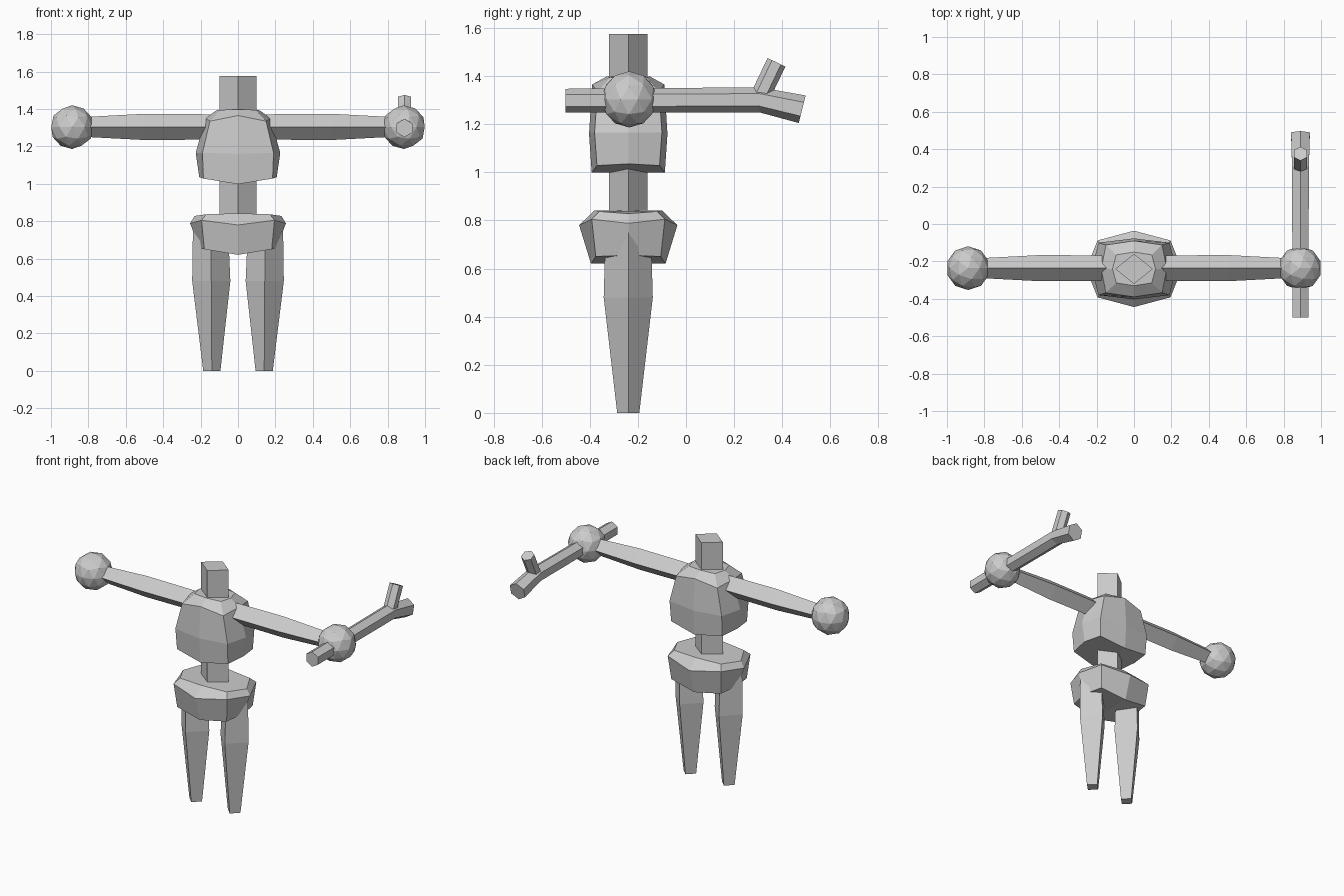
import bpy, bmesh, math
from mathutils import Vector

if "Cube" in bpy.data.objects:
    bpy.data.objects.remove(bpy.data.objects["Cube"])

CY = -0.24  # body centre line in y


def loft(name, rings):
    """Skin a list of equal-length point rings, closing both ends."""
    bm = bmesh.new()
    loops = [[bm.verts.new(p) for p in r] for r in rings]
    n = len(loops[0])
    for a, b in zip(loops, loops[1:]):
        for i in range(n):
            j = (i + 1) % n
            bm.faces.new((a[i], a[j], b[j], b[i]))
    for end in (loops[0], loops[-1]):
        if n == 8:  # creased along the centre line
            bm.faces.new(end[0:5])
            bm.faces.new(end[4:8] + end[0:1])
        else:
            bm.faces.new(end)
    bmesh.ops.recalc_face_normals(bm, faces=bm.faces)
    me = bpy.data.meshes.new(name)
    bm.to_mesh(me)
    bm.free()
    ob = bpy.data.objects.new(name, me)
    bpy.context.collection.objects.link(ob)
    return ob


def body_ring(mid, corner, side):
    """Symmetric 8-point ring: mid=(y, z), corner=(x, y, z), side=(x, z)."""
    (my, mz), (cx, cy, cz), (sx, sz) = mid, corner, side
    pts = [(0, -my, mz), (cx, -cy, cz), (sx, 0, sz), (cx, cy, cz),
           (0, my, mz), (-cx, cy, cz), (-sx, 0, sz), (-cx, -cy, cz)]
    return [(x, y + CY, z) for x, y, z in pts]


def polygon(centre, u, v, ru, rv, sides):
    """Regular ring with its first point along v."""
    c, u, v = Vector(centre), Vector(u), Vector(v)
    return [c + u * ru * math.sin(t) + v * rv * math.cos(t)
            for t in (2 * math.pi * i / sides for i in range(sides))]


X, Y, Z = (1, 0, 0), (0, 1, 0), (0, 0, 1)

# Torso and hips
loft("torso", [
    body_ring((0.152, 0.998), (0.185, 0.13, 1.028), (0.207, 1.035)),
    body_ring((0.163, 1.16), (0.19, 0.14, 1.165), (0.226, 1.165)),
    body_ring((0.15, 1.365), (0.15, 0.128, 1.335), (0.175, 1.35)),
    body_ring((0.09, 1.398), (0.095, 0.075, 1.395), (0.115, 1.393))])
loft("hips", [
    body_ring((0.155, 0.62), (0.18, 0.135, 0.65), (0.205, 0.655)),
    body_ring((0.204, 0.78), (0.195, 0.152, 0.805), (0.256, 0.788)),
    body_ring((0.14, 0.842), (0.17, 0.12, 0.837), (0.232, 0.828))])

# Waist and neck columns
for name, z0, z1 in (("waist", 0.78, 1.06), ("neck", 1.34, 1.575)):
    loft(name, [polygon((0, CY, z), X, Y, 0.1, 0.08, 4) for z in (z0, z1)])

# Limbs and round hands on both sides
for s, side in ((-1, "left"), (1, "right")):
    loft(side + "_leg", [polygon((s * x, CY, z), X, Y, r, r, 4) for x, z, r in
                         ((0.14, 0, 0.046), (0.143, 0.48, 0.102), (0.147, 0.76, 0.094))])
    loft(side + "_arm", [polygon((s * x, CY + 0.004, 1.304), Y, Z, r, r, 4) for x, r in
                         ((0.13, 0.066), (0.2, 0.068), (0.5, 0.07), (0.88, 0.05))])
    bpy.ops.mesh.primitive_ico_sphere_add(subdivisions=2, radius=0.117,
                                          location=(s * 0.887, CY + 0.004, 1.303))
    bpy.context.object.name = side + "_hand"

# Forked stick held in one hand
SX = 0.89
d = Vector((0, 0.24, 0.97))
loft("stick", [polygon((SX, -0.5, 1.298), X, Z, 0.049, 0.049, 6),
               polygon((SX, 0.305, 1.301), X, Z, 0.052, 0.052, 6),
               polygon((SX, 0.483, 1.262), X, d, 0.058, 0.059, 6)])
axis = Vector((0, 0.43, 0.9)).normalized()
across = axis.cross(Vector(X))
loft("stick_twig", [polygon(Vector((SX, 0.376, 1.457)) - axis * t, X, across, 0.041, 0.041, 6)
                    for t in (0.17, 0)])
